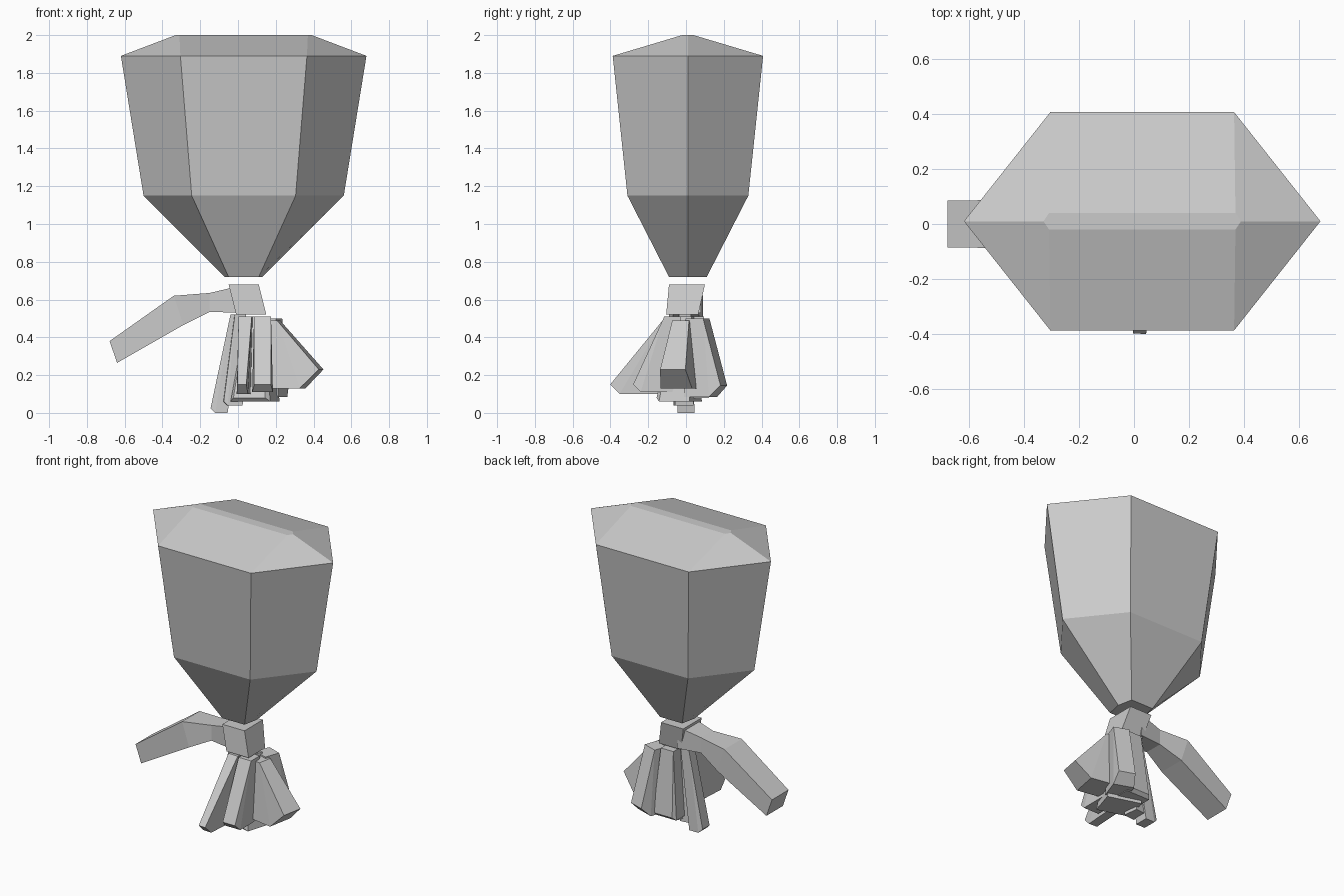
import bpy, bmesh
from mathutils import Vector

if "Cube" in bpy.data.objects:
    bpy.data.objects.remove(bpy.data.objects["Cube"])


def finish(name, bm):
    bmesh.ops.recalc_face_normals(bm, faces=bm.faces[:])
    mesh = bpy.data.meshes.new(name)
    bm.to_mesh(mesh)
    bm.free()
    ob = bpy.data.objects.new(name, mesh)
    bpy.context.collection.objects.link(ob)


def loft(name, rings):
    """Skin a stack of equal-sized rings and cap both ends."""
    bm = bmesh.new()
    vs = [[bm.verts.new(p) for p in r] for r in rings]
    n = len(vs[0])
    for a, b in zip(vs, vs[1:]):
        for i in range(n):
            j = (i + 1) % n
            bm.faces.new((a[i], a[j], b[j], b[i]))
    bm.faces.new(vs[0])
    bm.faces.new(vs[-1])
    finish(name, bm)


def hexagon(z, tip, flat, half_y):
    """Six-sided ring: pointed at both x ends, flat front and back."""
    cx, cy = 0.03, 0.01
    return [(cx - tip, cy, z), (cx - flat, cy - half_y, z), (cx + flat, cy - half_y, z),
            (cx + tip, cy, z), (cx + flat, cy + half_y, z), (cx - flat, cy + half_y, z)]


def rect(x, y, z, w, d):
    return [(x + i * w / 2, y + j * d / 2, z) for i, j in ((-1, -1), (1, -1), (1, 1), (-1, 1))]


# Inflated six-sided bag with a roof-like top
loft("bag", [hexagon(0.72, 0.1, 0.08, 0.1),
             hexagon(1.15, 0.53, 0.275, 0.32),
             hexagon(1.89, 0.65, 0.335, 0.398),
             hexagon(2.0, 0.36, 0.34, 0.03)])

# Knot and the stub that leads to the arm
loft("knot", [rect(0.07, -0.02, 0.52, 0.16, 0.17), rect(0.03, 0.005, 0.68, 0.16, 0.19)])


def arm_section(x, z, lean, height, width):
    """Slice of the ribbon: top edge at x, z, bottom edge leaning along x."""
    return [(x, -width / 2, z), (x, width / 2, z),
            (x + lean, width / 2, z - height), (x + lean, -width / 2, z - height)]


# Ribbon arm drooping to the left
loft("ribbon_arm", [arm_section(0, 0.67, 0.01, 0.14, 0.16),
                    arm_section(-0.15, 0.635, 0, 0.1, 0.12),
                    arm_section(-0.34, 0.62, 0.05, 0.155, 0.18),
                    arm_section(-0.68, 0.38, 0.04, 0.115, 0.17)])


def fold(name, top, foot, top_size, foot_size, toe):
    """Hanging pleat: narrow top, wide foot whose outer lip is lifted by toe."""
    top, foot = Vector(top), Vector(foot)
    w, d = foot_size
    out = Vector((foot.x - top.x, foot.y - top.y, 0)).normalized()
    side = Vector((-out.y, out.x, 0)) * w / 2
    lip = foot + Vector((0, 0, toe))
    sole = foot - out * toe
    heel = foot - out * d
    tw, td = Vector((-out.y, out.x, 0)) * top_size / 2, out * top_size / 2
    bm = bmesh.new()
    for p in (top + tw + td, top - tw + td, top + tw - td, top - tw - td,
              lip + side * 0.8, lip - side * 0.8, sole + side, sole - side,
              heel + side, heel - side):
        bm.verts.new(p)
    res = bmesh.ops.convex_hull(bm, input=bm.verts[:])
    bmesh.ops.delete(bm, geom=[v for v in bm.verts if not v.link_faces], context='VERTS')
    finish(name, bm)


# Pleats hanging from the knot
fold("left_fold", (-0.01, 0, 0.52), (-0.145, 0, 0), 0.06, (0.09, 0.09), 0.025)
fold("left_inner_fold", (0.01, -0.01, 0.52), (-0.08, -0.02, 0.04), 0.06, (0.1, 0.1), 0.02)
fold("front_fold_left", (0.04, -0.07, 0.51), (0.02, -0.4, 0.1), 0.07, (0.06, 0.28), 0.05)
fold("front_fold_right", (0.13, -0.07, 0.51), (0.13, -0.28, 0.11), 0.09, (0.11, 0.22), 0.04)
fold("middle_fold", (0.1, 0, 0.51), (0.06, -0.13, 0.06), 0.09, (0.22, 0.19), 0.02)
fold("right_fold", (0.17, -0.02, 0.49), (0.44, -0.07, 0.13), 0.09, (0.17, 0.26), 0.1)
fold("back_right_fold", (0.17, 0.06, 0.5), (0.22, 0.2, 0.085), 0.1, (0.13, 0.2), 0.06)
fold("back_fold", (0.07, 0.05, 0.51), (0.07, 0.14, 0.08), 0.09, (0.17, 0.12), 0.02)
